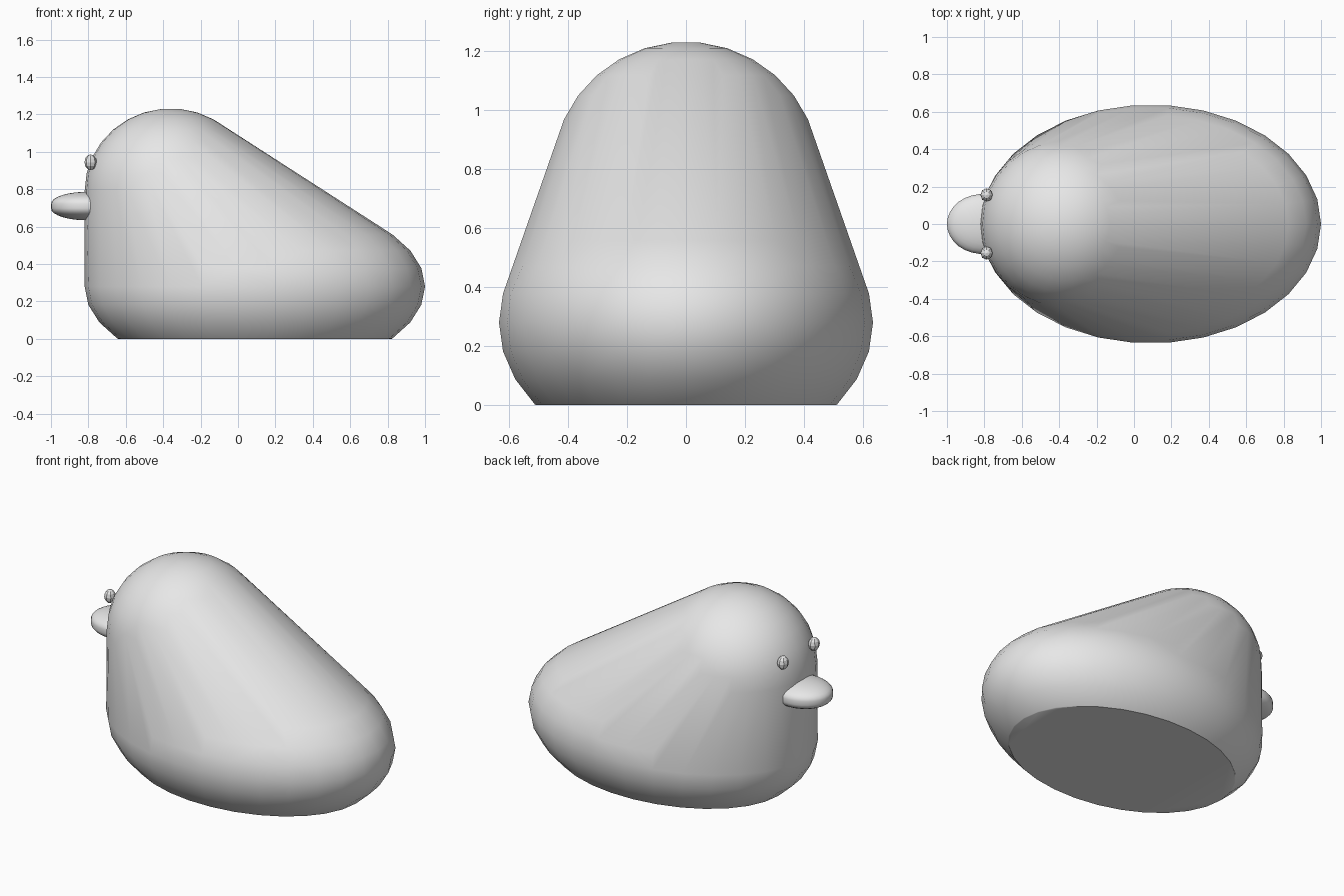
import bpy
import bmesh
from math import sin, cos, radians

if "Cube" in bpy.data.objects:
    bpy.data.objects.remove(bpy.data.objects["Cube"], do_unlink=True)

# One plain grey for everything
grey = bpy.data.materials.new("plain grey")
grey.use_nodes = True
grey.diffuse_color = (0.8, 0.8, 0.8, 1)
grey.node_tree.nodes["Principled BSDF"].inputs["Base Color"].default_value = (0.8, 0.8, 0.8, 1)

STEP = 12


def ellipsoid_points(centre, radii, gap=0.0):
    """Ring points of an ellipsoid; gap lifts the two halves apart."""
    points = []
    for lat in range(-84, 85, STEP):
        a = radians(lat)
        # a gap doubles the equator into a flat band
        lifts = (-gap, gap) if lat == 0 else (gap if lat > 0 else -gap,)
        for lift in lifts:
            for lon in range(0, 360, STEP):
                b = radians(lon)
                points.append((centre[0] + radii[0] * cos(a) * cos(b),
                               centre[1] + radii[1] * cos(a) * sin(b),
                               centre[2] + radii[2] * sin(a) + lift))
    return points


def hull_object(name, points, floor=None):
    """Wrap points in a convex skin, optionally sliced flat at floor height."""
    bm = bmesh.new()
    for p in points:
        bm.verts.new(p)
    hull = bmesh.ops.convex_hull(bm, input=bm.verts)
    spare = {g for key in ("geom_interior", "geom_unused") for g in hull[key]
             if isinstance(g, bmesh.types.BMVert)}
    bmesh.ops.delete(bm, geom=list(spare), context='VERTS')
    if floor is not None:
        cut = bmesh.ops.bisect_plane(
            bm, geom=bm.verts[:] + bm.edges[:] + bm.faces[:],
            plane_co=(0, 0, floor), plane_no=(0, 0, 1), clear_inner=True)
        rim = [g for g in cut["geom_cut"] if isinstance(g, bmesh.types.BMEdge)]
        bmesh.ops.contextual_create(bm, geom=rim)
    bmesh.ops.dissolve_limit(bm, angle_limit=radians(0.5),
                             verts=bm.verts[:], edges=bm.edges[:])
    bmesh.ops.recalc_face_normals(bm, faces=bm.faces[:])
    mesh = bpy.data.meshes.new(name)
    bm.to_mesh(mesh)
    bm.free()
    mesh.materials.append(grey)
    obj = bpy.data.objects.new(name, mesh)
    bpy.context.collection.objects.link(obj)
    bpy.ops.object.select_all(action='DESELECT')
    obj.select_set(True)
    bpy.context.view_layer.objects.active = obj
    bpy.ops.object.shade_smooth_by_angle(angle=radians(32))
    return obj


# Body: one skin around a wide belly and a round head, flat underneath
belly = ellipsoid_points((0.09, 0, 0.28), (0.91, 0.638, 0.472))
head = ellipsoid_points((-0.36, 0, 0.79), (0.46, 0.455, 0.442))
hull_object("body", belly + head, floor=0)

# Beak: flattened dome pair with a thin rim band
hull_object("beak", ellipsoid_points((-0.81, 0, 0.71), (0.19, 0.16, 0.064), gap=0.012))

# Eyes: small faceted beads on each side of the face
for name, side in (("eye_near", -1), ("eye_far", 1)):
    bpy.ops.mesh.primitive_uv_sphere_add(segments=8, ring_count=6, radius=1,
                                         location=(-0.788, side * 0.155, 0.944))
    eye = bpy.context.object
    eye.name = name
    eye.scale = (0.033, 0.036, 0.042)
    eye.data.materials.append(grey)
